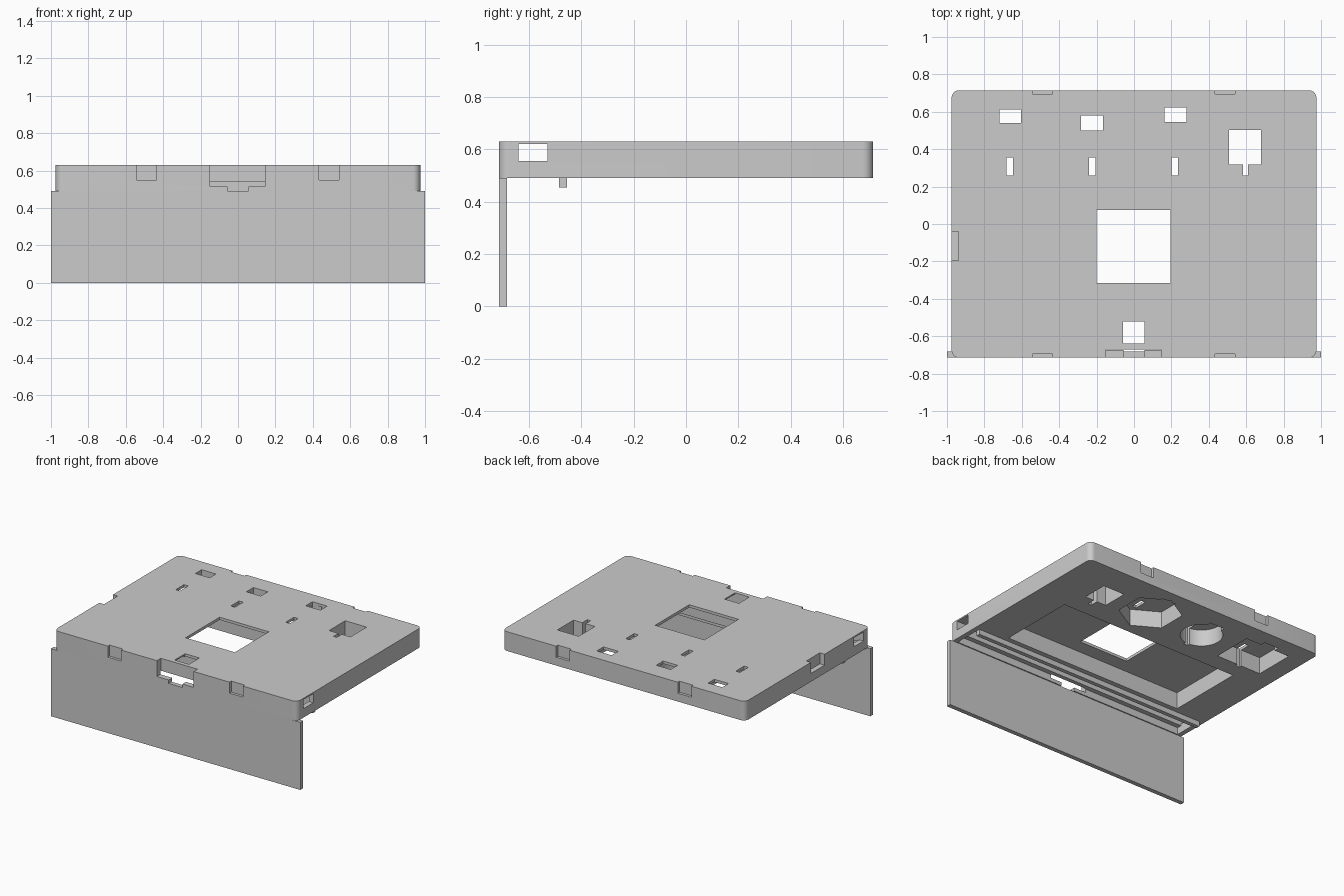
import bpy
import math

if "Cube" in bpy.data.objects:
    bpy.data.objects.remove(bpy.data.objects["Cube"], do_unlink=True)

GREY = (0.6, 0.6, 0.6, 1)
mat = bpy.data.materials.new("plain_grey")
mat.use_nodes = True
mat.diffuse_color = GREY
mat.node_tree.nodes["Principled BSDF"].inputs["Base Color"].default_value = GREY

BOTTOM, TOP, CEILING = 0.49, 0.63, 0.61
BELOW, ABOVE = 0.4, 0.7


def box(name, x, y, z):
    """Box from (min, max) spans on each axis."""
    bpy.ops.mesh.primitive_cube_add(size=1)
    ob = bpy.context.object
    ob.name = name
    spans = (x, y, z)
    for v in ob.data.vertices:
        v.co = [s[0] if c < 0 else s[1] for s, c in zip(spans, v.co)]
    ob.data.materials.append(mat)
    return ob


def prism(name, sides, radius, x, y, z, turn=0):
    """Upright prism with its first corner towards +y."""
    bpy.ops.mesh.primitive_cylinder_add(
        vertices=sides, radius=radius, depth=z[1] - z[0],
        location=(x, y, sum(z) / 2), rotation=(0, 0, turn))
    ob = bpy.context.object
    ob.name = name
    ob.data.materials.append(mat)
    return ob


def apply(ob, mod):
    bpy.context.view_layer.objects.active = ob
    bpy.ops.object.modifier_apply(modifier=mod.name)


def cut(ob, cutter):
    cutter.hide_render = True
    mod = ob.modifiers.new("cut", "BOOLEAN")
    mod.operation = "DIFFERENCE"
    mod.solver = "EXACT"
    mod.object = cutter
    apply(ob, mod)
    bpy.data.objects.remove(cutter, do_unlink=True)


def cut_box(x, y, z=(BELOW, ABOVE)):
    cut(body, box("cutter", x, y, z))


# Slab body with rounded upright corners
body = box("body", (-0.975, 0.975), (-0.715, 0.715), (BOTTOM, TOP))
bevel_weight = body.data.attributes.new("bevel_weight_edge", "FLOAT", "EDGE")
for e in body.data.edges:
    a, b = (body.data.vertices[i].co for i in e.vertices)
    bevel_weight.data[e.index].value = float(abs(a.z - b.z) > 0.1)
bev = body.modifiers.new("corners", "BEVEL")
bev.limit_method = "WEIGHT"
bev.width = 0.04
bev.segments = 8
apply(body, bev)

# Pockets open to the underside
pocket = (BELOW, CEILING)
cut_box((-0.72, 0.72), (-0.42, 0.15), pocket)
cut_box((-0.84, -0.48), (0.28, 0.575), pocket)
cut(body, prism("cutter", 6, 0.21, 0.22, 0.43, pocket))
cut(body, prism("cutter", 48, 0.14, -0.225, 0.42, pocket))

# Long slot along the front, with a lower ceiling next to the front wall
cut_box((-0.94, 0.94), (-0.64, -0.5), pocket)
cut_box((-0.94, 0.94), (-0.675, -0.63), (BELOW, 0.54))
# Side openings into the slot
cut_box((-1.1, 1.1), (-0.64, -0.53), (0.555, CEILING + 0.01))

# Windows through the top
for x, y in [((-0.2, 0.195), (-0.315, 0.075)),
             ((-0.06, 0.055), (-0.64, -0.52)),
             ((-0.72, -0.605), (0.54, 0.612)),
             ((-0.283, -0.167), (0.5, 0.58)),
             ((0.162, 0.28), (0.545, 0.622)),
             ((0.508, 0.68), (0.317, 0.503))]:
    cut_box(x, y)

# Narrow slits through the top
for x in (-0.665, -0.223, 0.217):
    cut_box((x - 0.017, x + 0.017), (0.26, 0.355))
cut_box((0.583, 0.61), (0.26, 0.33))

# Stepped notch in the front wall
cut_box((-0.15, 0.145), (-0.8, -0.67), (0.515, ABOVE))
cut_box((-0.055, 0.055), (-0.8, -0.67), (BELOW, ABOVE))

# Shallow clip notches on front and back, and one on the right side
for x in (-0.49, 0.487):
    for side in (-1, 1):
        cut_box((x - 0.054, x + 0.054), sorted((side * 0.695, side * 0.8)), (0.55, ABOVE))
cut_box((-1.1, -0.937), (-0.195, -0.04), (0.55, ABOVE))

# Front panel and the rail under the body
panel = box("front_panel", (-1, 1), (-0.715, -0.683), (0, BOTTOM))
rail = box("under_rail", (-0.94, 0.94), (-0.485, -0.455), (0.453, BOTTOM + 0.005))

bpy.ops.object.select_all(action="DESELECT")
body.select_set(True)
bpy.context.view_layer.objects.active = body
bpy.ops.object.shade_smooth_by_angle(angle=math.radians(25))
